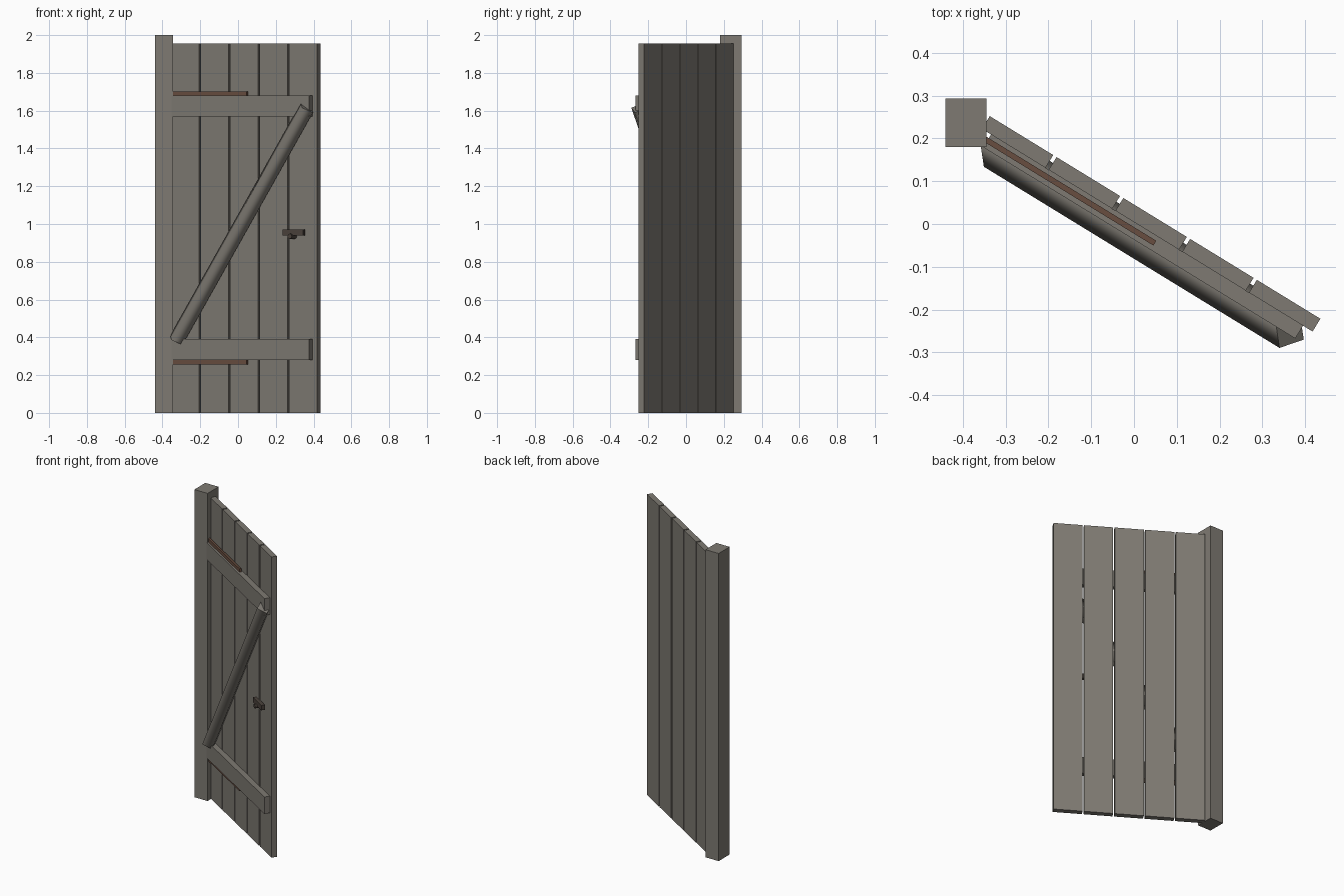
import bpy, bmesh, math
from mathutils import Matrix, Vector

if "Cube" in bpy.data.objects:
    bpy.data.objects.remove(bpy.data.objects["Cube"])

# Door frame: local x runs along the door, local -y points out of its front face
DOOR = Matrix.Translation((-0.337, 0.252, 0)) @ Matrix.Rotation(math.radians(-31.5), 4, 'Z')


def material(name, rgb):
    m = bpy.data.materials.new(name)
    m.diffuse_color = (*rgb, 1)
    m.use_nodes = True
    m.node_tree.nodes["Principled BSDF"].inputs["Base Color"].default_value = m.diffuse_color
    return m


WOOD = material("weathered_wood", (0.21, 0.195, 0.17))
RUST = material("rusty_iron", (0.14, 0.075, 0.05))
DARK = material("dark_iron", (0.07, 0.055, 0.045))


def finish(name, bm, mat, frame):
    mesh = bpy.data.meshes.new(name)
    bm.to_mesh(mesh)
    bm.free()
    mesh.materials.append(mat)
    obj = bpy.data.objects.new(name, mesh)
    obj.matrix_world = frame
    bpy.context.collection.objects.link(obj)
    return obj


def box(name, x, y, z, mat, frame=DOOR):
    bm = bmesh.new()
    size = (x[1] - x[0], y[1] - y[0], z[1] - z[0])
    mid = Vector((sum(x) / 2, sum(y) / 2, sum(z) / 2))
    bmesh.ops.create_cube(bm, size=1, matrix=Matrix.Translation(mid) @ Matrix.Diagonal((*size, 1)))
    return finish(name, bm, mat, frame)


def rod(name, a, b, radius, sides, mat):
    a, b = Vector(a), Vector(b)
    bm = bmesh.new()
    axis = b - a
    tilt = Vector((0, 0, 1)).rotation_difference(axis).to_matrix().to_4x4()
    bmesh.ops.create_cone(bm, cap_ends=True, segments=sides, radius1=radius, radius2=radius,
                          depth=axis.length, matrix=Matrix.Translation((a + b) / 2) @ tilt)
    for f in bm.faces:
        f.smooth = abs(f.normal.dot(axis.normalized())) < 0.5
    return finish(name, bm, mat, DOOR)


# Hinge post
box("post", (-0.44, -0.345), (0.18, 0.293), (0, 2), WOOD, Matrix())

# Vertical planks
for i in range(5):
    x = i * 0.183
    box(f"plank_{i + 1}", (x, x + 0.174), (-0.035, 0), (0, 1.955), WOOD)

# Horizontal ledges with iron hinge straps
for name, z, strap_z in (("lower", 0.28, 0.257), ("upper", 1.57, 1.657)):
    box(f"{name}_ledge", (0.025, 0.88), (-0.07, -0.035), (z, z + 0.11), WOOD)
    box(f"{name}_hinge_strap", (0.015, 0.484), (-0.058, -0.045), (strap_z, strap_z + 0.045), RUST)

# Diagonal brace, a four-sided pole set on edge
rod("brace", (0.05, -0.062, 0.385), (0.86, -0.062, 1.615), 0.046, 4, WOOD)

# Latch bar and peg
box("latch_bar", (0.717, 0.843), (-0.073, -0.05), (0.938, 0.97), DARK)
rod("latch_peg", (0.768, -0.03, 0.935), (0.768, -0.085, 0.935), 0.014, 8, DARK)
